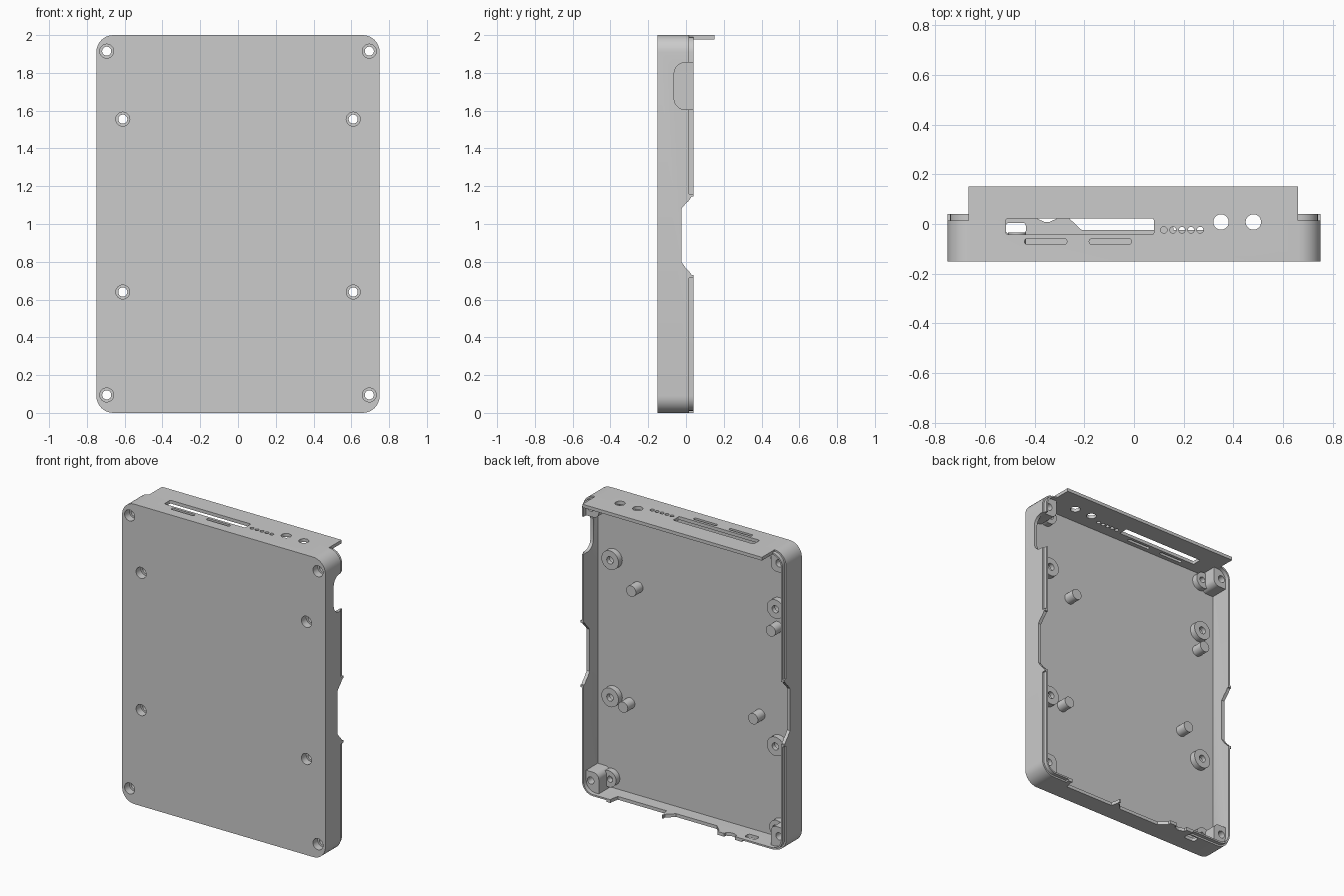
import bpy, bmesh, math

cube = bpy.data.objects.get("Cube")
if cube:
    bpy.data.objects.remove(cube, do_unlink=True)

mat = bpy.data.materials.new("grey_plastic")
mat.use_nodes = True
GREY = (0.6, 0.6, 0.6, 1)
mat.diffuse_color = GREY
mat.node_tree.nodes["Principled BSDF"].inputs["Base Color"].default_value = GREY

W, H = 0.75, 2.0                 # half width, height
FRONT, RIM, LIP = -0.15, 0.015, 0.04
WALL, FLOOR, RADIUS = 0.022, 0.04, 0.09
parts = []


def rrect(u0, v0, u1, v1, r, n=8):
    """Rounded rectangle outline."""
    pts = []
    for k, (u, v) in enumerate([(u1 - r, v1 - r), (u0 + r, v1 - r), (u0 + r, v0 + r), (u1 - r, v0 + r)]):
        for i in range(n + 1):
            a = math.pi / 2 * (k + i / n)
            pts.append((u + r * math.cos(a), v + r * math.sin(a)))
    return pts


def rect(u0, v0, u1, v1):
    return [(u0, v0), (u1, v0), (u1, v1), (u0, v1)]


def circle(u, v, r, n=32):
    return [(u + r * math.cos(2 * math.pi * i / n), v + r * math.sin(2 * math.pi * i / n)) for i in range(n)]


def prism(name, pts, axis, a, b, helper=False):
    """Extrude a 2D outline along an axis from a to b."""
    place = {"x": lambda p, t: (t, p[0], p[1]),
             "y": lambda p, t: (p[0], t, p[1]),
             "z": lambda p, t: (p[0], p[1], t)}[axis]
    bm = bmesh.new()
    ends = [[bm.verts.new(place(p, t)) for p in pts] for t in (a, b)]
    bm.faces.new(ends[0])
    bm.faces.new(ends[1][::-1])
    for i in range(len(pts)):
        j = (i + 1) % len(pts)
        bm.faces.new((ends[0][i], ends[1][i], ends[1][j], ends[0][j]))
    bmesh.ops.recalc_face_normals(bm, faces=bm.faces)
    me = bpy.data.meshes.new(name)
    bm.to_mesh(me)
    bm.free()
    me.materials.append(mat)
    ob = bpy.data.objects.new(name, me)
    bpy.context.collection.objects.link(ob)
    if helper:
        ob.hide_render = True
    else:
        parts.append(ob)
    return ob


def boolean(ob, tools, op="DIFFERENCE"):
    """Apply a list of cutters to one part."""
    for tool in tools:
        m = ob.modifiers.new("cut", "BOOLEAN")
        m.operation, m.solver, m.object = op, "EXACT", tool
    bpy.context.view_layer.update()
    me = bpy.data.meshes.new_from_object(ob.evaluated_get(bpy.context.evaluated_depsgraph_get()))
    ob.modifiers.clear()
    ob.data = me


def cutter(pts, axis, a, b):
    return prism("cutter", pts, axis, a, b, True)


def outline(inset):
    return rrect(-W + inset, inset, W - inset, H - inset, RADIUS - inset)


# Tray shell with a thinner raised lip around the rim
tray = prism("tray", outline(0), "y", FRONT, RIM)
lip = prism("rim_lip", outline(WALL / 2), "y", RIM - 0.01, LIP)
cavity = cutter(outline(WALL), "y", FRONT + FLOOR, 0.3)
for ob in (tray, lip):
    boolean(ob, [cavity])

# Long port panel overhanging the top
panel = prism("port_panel", rect(-0.665, RIM - 0.001, 0.66, 0.15), "z", H - WALL, H)

# Full thickness tabs beside the wall notches
tabs = []
for s in (-1, 1):
    for z in (0.715, 1.10):
        tabs.append(prism("side_tab", rect(s * (W - WALL), z, s * W, z + 0.06), "y", RIM - 0.001, LIP))
for x0, x1 in ((0.08, 0.17), (-0.44, -0.2), (0.5, 0.56)):
    tabs.append(prism("bottom_tab", rect(x0, 0, x1, WALL), "y", RIM - 0.001, LIP))

# Wall notches: both sides, the rounded side opening and the bottom edge
side_notch = cutter([(0.2, 0.73), (0.03, 0.73), (0.012, 0.755), (0, 0.765), (-0.025, 0.80),
                     (-0.025, 1.08), (0, 1.11), (0.012, 1.12), (0.03, 1.145), (0.2, 1.145)], "x", -1, 1)
side_opening = cutter(rrect(-0.063, 1.605, 0.3, 1.855, 0.06), "x", 0.7, 1)


def edge_notch(x0, x1, depth, slope):
    return cutter([(x0 - slope, 0.2), (x0 - slope, 0.022), (x0, depth),
                   (x1, depth), (x1 + slope, 0.022), (x1 + slope, 0.2)], "z", -0.05, 0.05)


bottom_notches = [edge_notch(0.16, 0.52, -0.025, 0.01), edge_notch(-0.21, 0.09, -0.025, 0.05),
                  edge_notch(-0.36, -0.34, 0.008, 0.03)]
bottom_slot = cutter(rrect(-0.515, -0.04, -0.435, 0.006, 0.015), "z", -0.05, 0.05)

# Openings in the top panel
slots = [rrect(-0.515, -0.042, 0.08, 0.022, 0.008), rrect(-0.44, -0.081, -0.27, -0.06, 0.009),
         rrect(-0.18, -0.081, -0.01, -0.06, 0.009), circle(0.35, 0.008, 0.031), circle(0.48, 0.008, 0.031)]
slots += [circle(0.12 + 0.0365 * i, -0.024, 0.013, 16) for i in range(5)]
top_cuts = [cutter(s, "z", H - 0.06, H + 0.05) for s in slots]

# Screw bosses, corner posts and their counterbored holes
holes = [(s * 0.61, z) for s in (-1, 1) for z in (0.64, 1.555)]
corners = [(s * 0.695, z) for s in (-1, 1) for z in (0.095, 1.915)]
bores = {}
for x, z in holes + corners:
    bores[x, z] = [cutter(circle(x, z, 0.037), "y", -0.2, -0.10), cutter(circle(x, z, 0.024), "y", -0.2, 0.2)]
for x, z in holes:
    boss = prism("screw_boss", circle(x, z, 0.063), "y", FRONT + 0.01, -0.07)
    boolean(boss, bores[x, z])
shell = cutter(outline(0.005), "y", -0.3, 0.3)
for x, z in corners:
    s, up = (1 if x > 0 else -1), (1 if z > 1 else -1)
    us, vs = sorted((s * 0.635, s * 0.85)), sorted((z - up * 0.06, z + up * 0.2))
    post = prism("corner_post", rrect(us[0], vs[0], us[1], vs[1], 0.04), "y", FRONT + 0.01, RIM - 0.003)
    boolean(post, [shell], "INTERSECT")
    boolean(post, bores[x, z] + [side_opening])
    low = prism("corner_boss", circle(s * 0.62, z, 0.055), "y", FRONT + 0.01, -0.07)
    boolean(low, bores[x, z] + [cutter(circle(s * 0.61, z, 0.02, 20), "y", FRONT + FLOOR, 0)])

# Locating pegs on the floor
for x, z in ((0.43, 1.41), (-0.6, 1.42), (0.49, 0.62), (-0.47, 0.80)):
    prism("locating_peg", circle(x, z, 0.036), "y", FRONT + 0.02, -0.035)

# Cut the shell parts
all_bores = [c for pair in bores.values() for c in pair]
edge_cuts = [side_notch, side_opening] + bottom_notches
boolean(tray, edge_cuts + [bottom_slot] + top_cuts + all_bores)
boolean(lip, edge_cuts + top_cuts)
boolean(panel, top_cuts)
for tab in tabs:
    boolean(tab, edge_cuts)

# Remove the helpers and smooth the round parts
for ob in [o for o in bpy.data.objects if o.name.startswith("cutter")]:
    bpy.data.objects.remove(ob, do_unlink=True)
bpy.ops.object.select_all(action="DESELECT")
for ob in parts:
    ob.select_set(True)
bpy.context.view_layer.objects.active = tray
bpy.ops.object.shade_smooth_by_angle(angle=math.radians(30))
